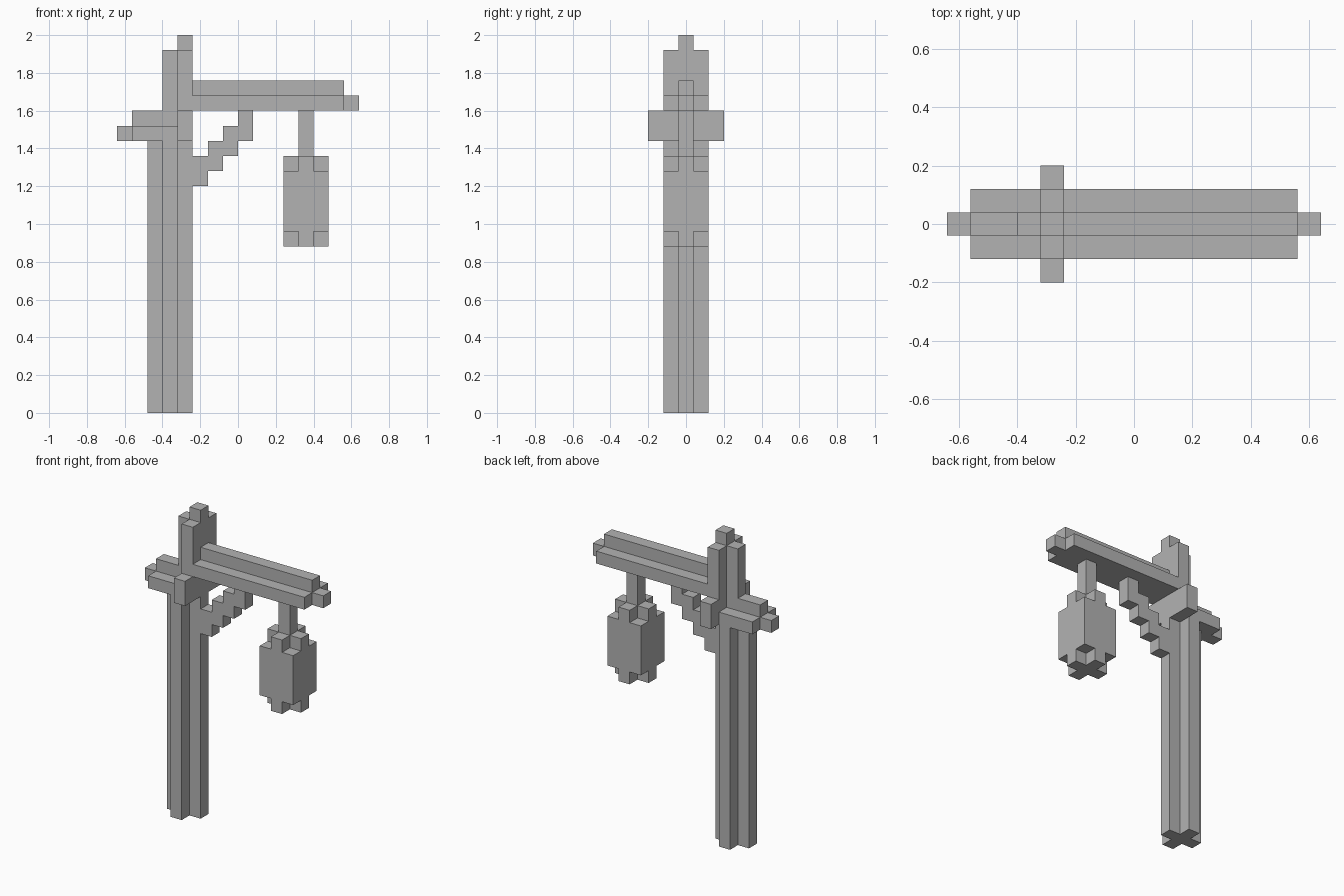
import bpy, bmesh
from mathutils import Vector

U = 0.08  # size of one block

cube = bpy.data.objects.get("Cube")
if cube:
    bpy.data.objects.remove(cube, do_unlink=True)

GREY = (0.45, 0.45, 0.45, 1)
mat = bpy.data.materials.new("plain grey")
mat.use_nodes = True
mat.diffuse_color = GREY
bsdf = next(n for n in mat.node_tree.nodes if n.type == 'BSDF_PRINCIPLED')
bsdf.inputs["Base Color"].default_value = GREY


def place(axis, a, b, t):
    """Point from two profile coordinates and a position along the axis."""
    p = {"x": (t, a, b), "y": (a, t, b), "z": (a, b, t)}[axis]
    return Vector(p) * U


def build(name, *prisms):
    """Object of extruded profiles: (profile, axis, start, end), in blocks."""
    bm = bmesh.new()
    for profile, axis, start, end in prisms:
        face = bm.faces.new([bm.verts.new(place(axis, a, b, start)) for a, b in profile])
        out = bmesh.ops.extrude_face_region(bm, geom=[face], use_keep_orig=True)
        moved = [g for g in out["geom"] if isinstance(g, bmesh.types.BMVert)]
        bmesh.ops.translate(bm, verts=moved, vec=place(axis, 0, 0, end - start))
    bmesh.ops.recalc_face_normals(bm, faces=bm.faces)
    mesh = bpy.data.meshes.new(name)
    bm.to_mesh(mesh)
    bm.free()
    mesh.materials.append(mat)
    obj = bpy.data.objects.new(name, mesh)
    bpy.context.collection.objects.link(obj)


def rect(a0, a1, b0, b1):
    return [(a0, b0), (a1, b0), (a1, b1), (a0, b1)]


def plus(cx):
    """Plus-shaped section, three blocks across."""
    quarter = [(1.5, -.5), (1.5, .5), (.5, .5)]
    pts = []
    for _ in range(4):
        pts += quarter
        quarter = [(-y, x) for x, y in quarter]
    return [(cx + x, y) for x, y in pts]


def ridge(z):
    """Wide lower course with a narrow ridge on top."""
    half = [(1.5, z), (1.5, z + 1), (.5, z + 1), (.5, z + 2)]
    return half + [(-y, h) for y, h in reversed(half)]


thin = (-.5, .5)
POST_X, LANTERN_X = -4.5, 4.5

# Upright post and the mast above it
build("post", (plus(POST_X), "z", 0, 18))
mast = [(-3, -1.5), (-3, 1.5), (-4, 1.5), (-4, .5), (-5, .5), (-5, -.5), (-4, -.5), (-4, -1.5)]
build("mast", (mast, "z", 20, 24))
build("mast_finial", (rect(-4, -3, *thin), "z", 24, 25))

# Crossbar, short rear arm and long lantern beam
build("crossbar", (rect(-4, -3, 18, 20), "y", -2.5, 2.5))
build("rear_arm", (ridge(18), "x", -7, -4))
build("rear_arm_tip", (rect(*thin, 18, 19), "x", -8, -7))
build("beam", (ridge(20), "x", -3, 7))
build("beam_tip", (rect(*thin, 20, 21), "x", 7, 8))

# Stepped diagonal brace
lower, upper = [], []
for i in range(4):
    x, z = i - 3, i + 15
    lower += [(x, z), (x + 1, z)]
    upper += [(x, z + 2), (x + 1, z + 2)]
build("brace", (lower + upper[::-1], "y", *thin))

# Hanging lantern: plus-shaped base and cap around a square body
build("lantern_hanger", (rect(LANTERN_X - .5, LANTERN_X + .5, *thin), "z", 17, 20))
build("lantern",
      (plus(LANTERN_X), "z", 11, 12),
      (rect(LANTERN_X - 1.5, LANTERN_X + 1.5, -1.5, 1.5), "z", 12, 16),
      (plus(LANTERN_X), "z", 16, 17))
